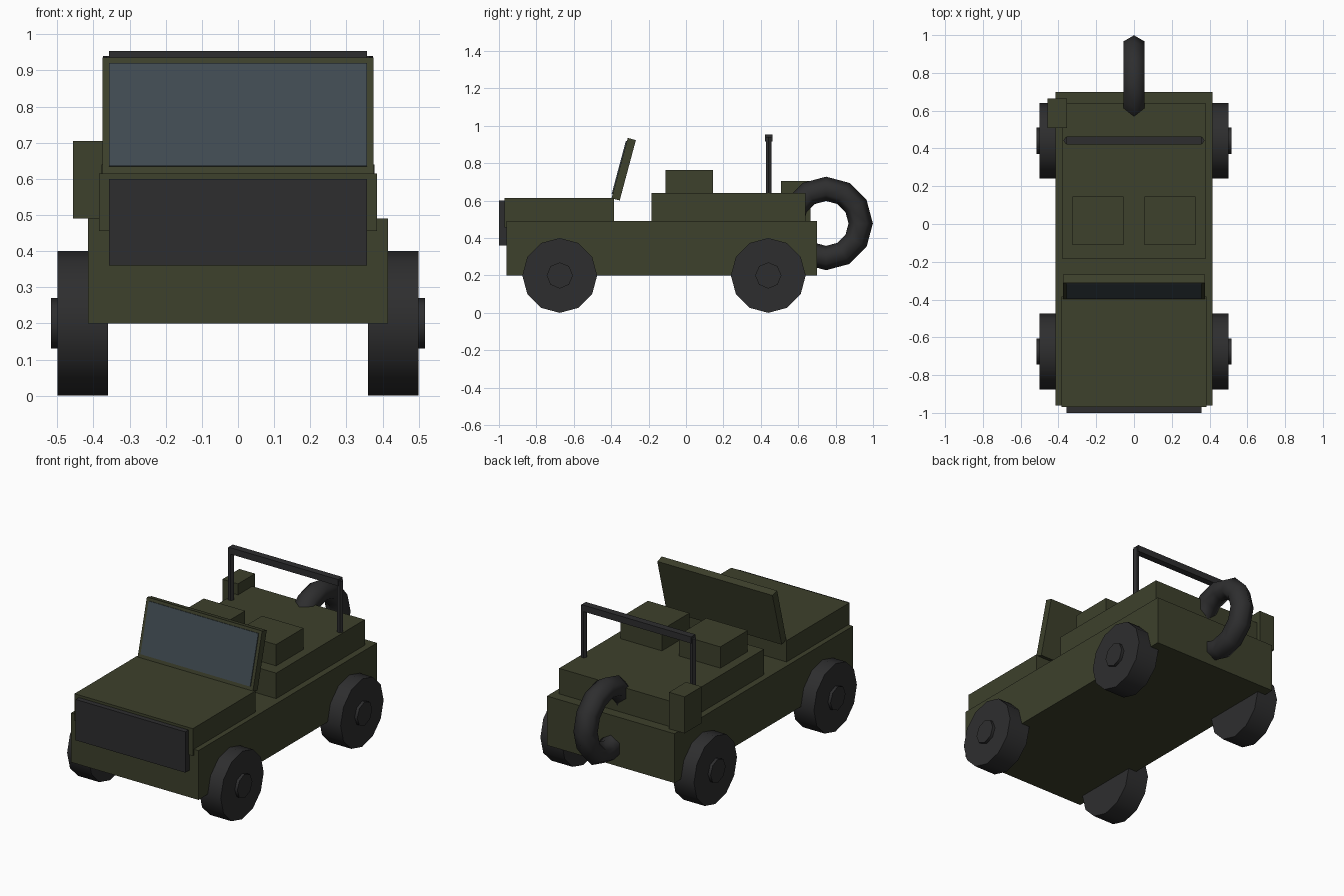
import bpy
import math

cube = bpy.data.objects.get("Cube")
if cube:
    bpy.data.objects.remove(cube, do_unlink=True)


def material(name, rgb):
    mat = bpy.data.materials.new(name)
    mat.use_nodes = True
    color = (*rgb, 1)
    mat.diffuse_color = color
    mat.node_tree.nodes["Principled BSDF"].inputs["Base Color"].default_value = color
    return mat


OLIVE = material("olive paint", (0.047, 0.052, 0.025))
BLACK = material("black rubber", (0.027, 0.027, 0.028))
GLASS = material("blue grey glass", (0.052, 0.07, 0.082))


def finish(name, mat):
    obj = bpy.context.object
    obj.name = name
    obj.data.name = name
    obj.data.materials.append(mat)
    return obj


def box(name, mat, low, high):
    """Box between two opposite corners."""
    center = [(a + b) / 2 for a, b in zip(low, high)]
    bpy.ops.mesh.primitive_cube_add(size=1, location=center)
    obj = finish(name, mat)
    obj.scale = [b - a for a, b in zip(low, high)]
    bpy.ops.object.transform_apply(location=False, rotation=False, scale=True)
    return obj


def cylinder(name, mat, sides, radius, depth, center, axis_x=False):
    bpy.ops.mesh.primitive_cylinder_add(vertices=sides, radius=radius, depth=depth, location=center)
    obj = finish(name, mat)
    if axis_x:
        obj.rotation_euler.y = math.pi / 2
    return obj


# Body shell, hood, rear tub and grille
box("lower_body", OLIVE, (-0.415, -0.96, 0.2), (0.415, 0.7, 0.49))
box("hood", OLIVE, (-0.385, -0.97, 0.455), (0.385, -0.385, 0.615))
box("rear_tub", OLIVE, (-0.378, -0.185, 0.45), (0.378, 0.64, 0.64))
box("grille", BLACK, (-0.357, -1.0, 0.36), (0.357, -0.955, 0.6))

# Fuel can on the right rear corner
box("fuel_can", OLIVE, (-0.457, 0.507, 0.49), (-0.355, 0.665, 0.705))

# Windshield frame with glass on its front face, both leaning back
LEAN = math.radians(15)
frame_center = (0, -0.333, 0.768)
frame = box("windshield_frame", OLIVE, (-0.375, -0.0225, -0.167), (0.375, 0.0225, 0.167))
glass = box("windshield_glass", GLASS, (-0.357, -0.028, -0.144), (0.357, -0.02, 0.15))
for part in (frame, glass):
    offset = part.location.copy()
    part.rotation_euler.x = -LEAN
    part.location = (0,
                     frame_center[1] + offset.y * math.cos(LEAN) + offset.z * math.sin(LEAN),
                     frame_center[2] - offset.y * math.sin(LEAN) + offset.z * math.cos(LEAN))

# Roll bar
box("roll_bar_top", BLACK, (-0.357, 0.422, 0.915), (0.357, 0.462, 0.953))

for side, label in ((1, "left"), (-1, "right")):
    cylinder(f"roll_bar_post_{label}", BLACK, 6, 0.018, 0.34,
             (side * 0.355, 0.442, 0.77)).rotation_euler.z = math.pi / 2

    # Seats
    inner, outer = sorted((side * 0.055, side * 0.325))
    box(f"seat_{label}", OLIVE, (inner, -0.11, 0.6), (outer, 0.145, 0.765))

    # Wheels and hubs
    for y, end in ((-0.675, "front"), (0.44, "rear")):
        cylinder(f"{end}_wheel_{label}", BLACK, 12, 0.2, 0.14, (side * 0.43, y, 0.2), True)
        bpy.ops.object.shade_smooth_by_angle(angle=math.radians(40))
        cylinder(f"{end}_hub_{label}", BLACK, 8, 0.07, 0.05, (side * 0.492, y, 0.2), True)
        bpy.ops.object.shade_smooth_by_angle(angle=math.radians(50))

# Spare tyre half sunk into the tail
bpy.ops.mesh.primitive_torus_add(major_segments=12, minor_segments=6, major_radius=0.185,
                                 minor_radius=0.065, location=(0, 0.749, 0.478),
                                 rotation=(0, math.pi / 2, 0))
finish("spare_tyre", BLACK)
bpy.ops.object.shade_smooth()
